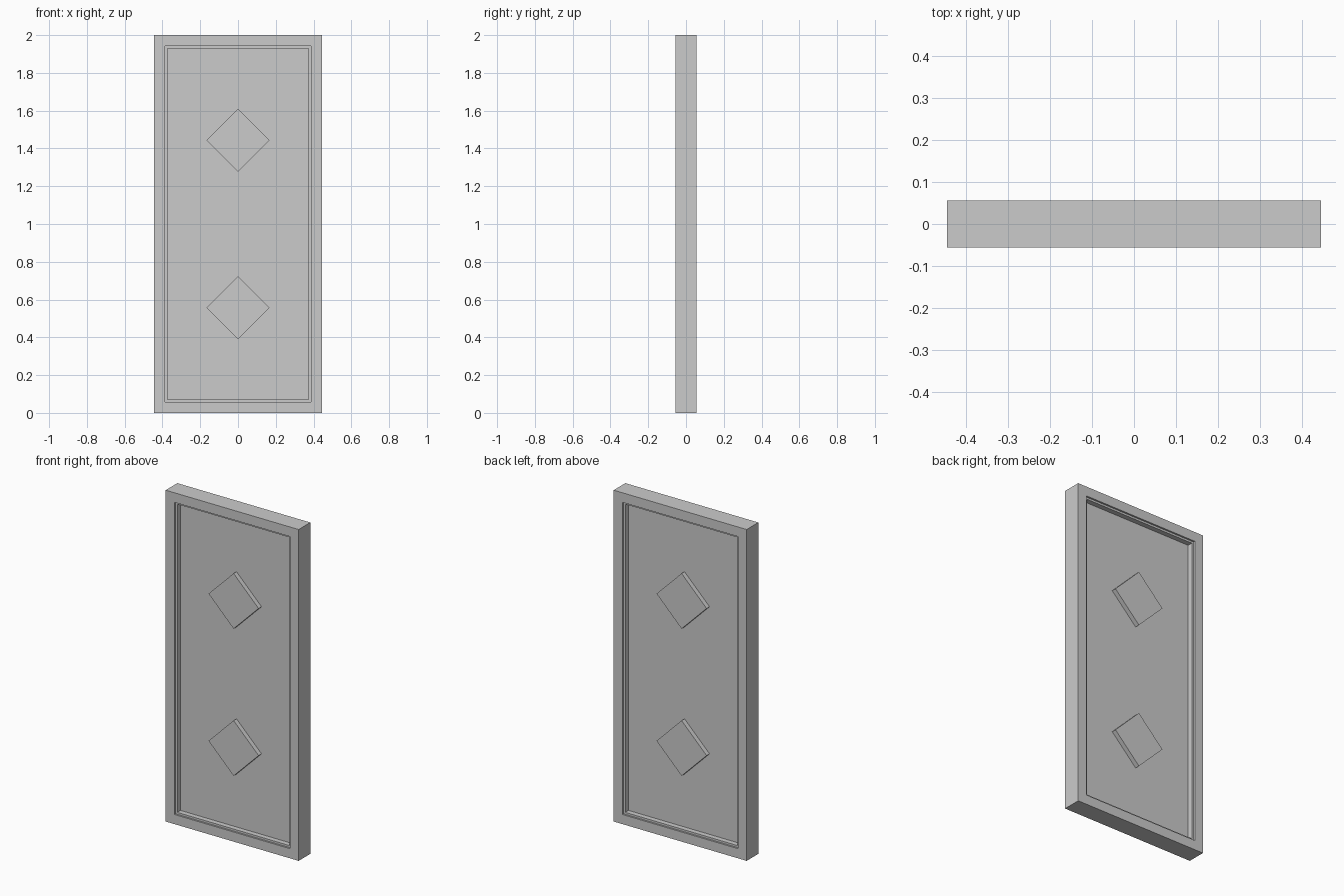
import bpy
import bmesh
import math

W, H, D = 0.444, 2.0, 0.0556      # half width, height, half depth
BORDER, LIP = 0.058, 0.07         # frame width, and width at the inner lip
LIP_Y = 0.045                     # half depth of the inner lip
PANEL_Y, DIAMOND_Y = 0.014, 0.042

old = bpy.data.objects.get("Cube")
if old:
    bpy.data.objects.remove(old, do_unlink=True)

grey = bpy.data.materials.new("light grey")
grey.use_nodes = True
colour = (0.6, 0.6, 0.6, 1)
grey.diffuse_color = colour
grey.node_tree.nodes["Principled BSDF"].inputs["Base Color"].default_value = colour


def finish(bm, name):
    bmesh.ops.recalc_face_normals(bm, faces=bm.faces)
    mesh = bpy.data.meshes.new(name)
    bm.to_mesh(mesh)
    bm.free()
    mesh.materials.append(grey)
    obj = bpy.data.objects.new(name, mesh)
    bpy.context.collection.objects.link(obj)
    return obj


def box(name, size, z, turn=0):
    bm = bmesh.new()
    bmesh.ops.create_cube(bm, size=1)
    bmesh.ops.scale(bm, vec=size, verts=bm.verts)
    obj = finish(bm, name)
    obj.location.z = z
    obj.rotation_euler.y = turn
    return obj


# Frame: a stepped section swept round the rectangle
half = [(0, -D), (BORDER, -D), (BORDER, -LIP_Y), (LIP, -LIP_Y)]
section = half + [(inset, -y) for inset, y in reversed(half)]
bm = bmesh.new()
rings = []
for inset, y in section:
    x, low, high = W - inset, inset, H - inset
    corners = [(-x, low), (x, low), (x, high), (-x, high)]
    rings.append([bm.verts.new((cx, y, cz)) for cx, cz in corners])
for i, ring in enumerate(rings):
    following = rings[(i + 1) % len(rings)]
    for k in range(4):
        n = (k + 1) % 4
        bm.faces.new((ring[k], ring[n], following[n], following[k]))
finish(bm, "frame")

# Recessed panel, tucked slightly into the frame
box("panel", (2 * (W - LIP) + 0.01, 2 * PANEL_Y, H - 2 * LIP + 0.01), H / 2)

# Raised diamonds, showing on both faces
side = 0.167 * math.sqrt(2)
for name, z in (("lower_diamond", 0.556), ("upper_diamond", 1.444)):
    box(name, (side, 2 * DIAMOND_Y, side), z, math.pi / 4)
